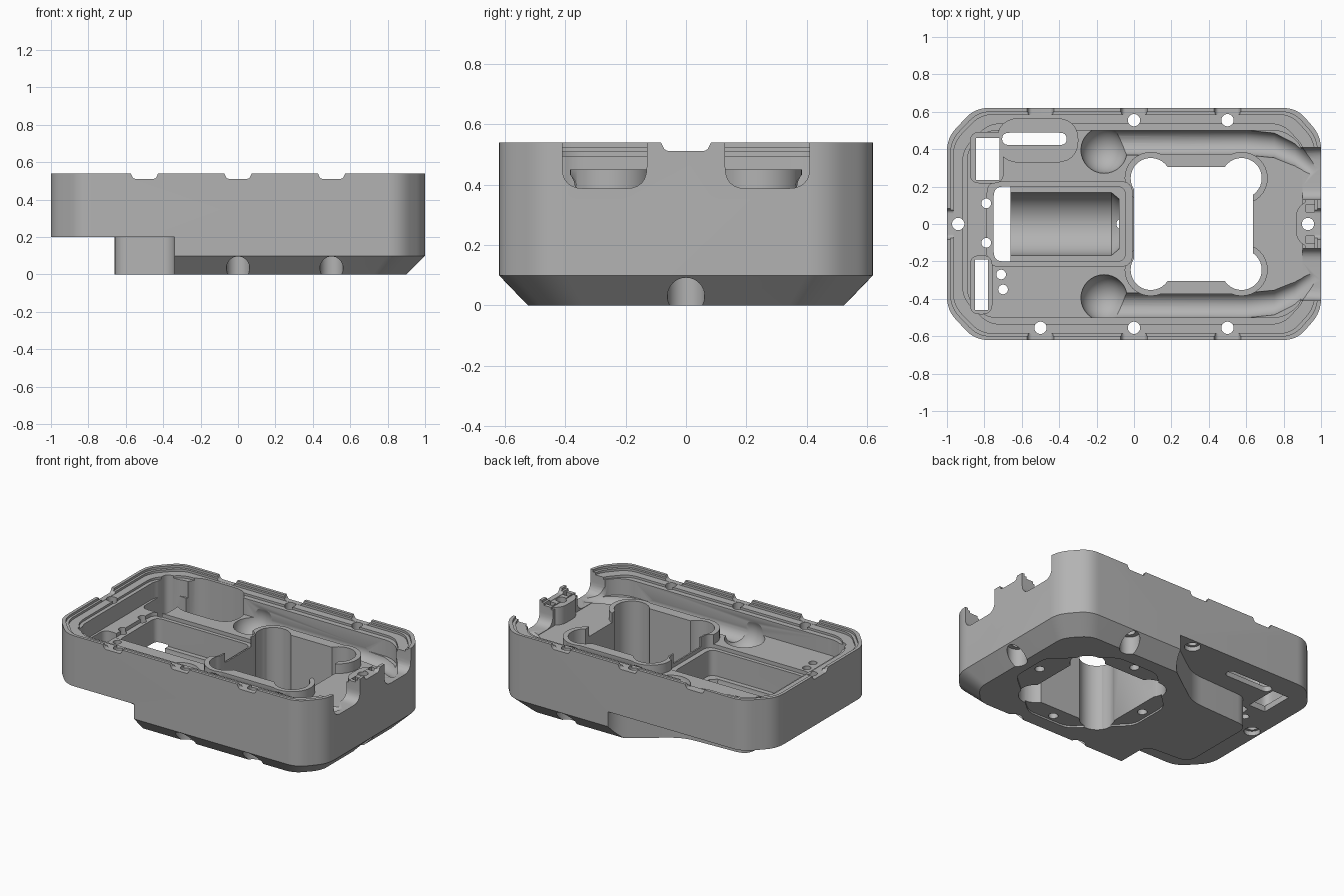
import bpy, bmesh, math
from mathutils import Vector

old = bpy.data.objects.get("Cube")
if old:
    bpy.data.objects.remove(old, do_unlink=True)

grey = bpy.data.materials.new("cast_metal_grey")
grey.use_nodes = True
GREY = (0.45, 0.45, 0.45, 1)
grey.diffuse_color = GREY
grey.node_tree.nodes["Principled BSDF"].inputs["Base Color"].default_value = GREY

AXES = {"z": lambda u, v, w: (u, v, w), "x": lambda u, v, w: (w, u, v),
        "y": lambda u, v, w: (u, w, v)}


def rounded(points, r, n=6):
    """Replace each corner of a polygon by a curve of size r."""
    out = []
    pts = [Vector(p) for p in points]
    for i, p in enumerate(pts):
        a, b = pts[i - 1] - p, pts[(i + 1) % len(pts)] - p
        s = p + a.normalized() * min(r, a.length * 0.49)
        e = p + b.normalized() * min(r, b.length * 0.49)
        for k in range(n + 1):
            t = k / n
            out.append(s * (1 - t) ** 2 + p * 2 * t * (1 - t) + e * t * t)
    return out


def rect(x0, x1, y0, y1, r=0.0):
    pts = [(x0, y0), (x1, y0), (x1, y1), (x0, y1)]
    return rounded(pts, r) if r else [Vector(p) for p in pts]


def circle(x, y, r, n=32):
    return [Vector((x + r * math.cos(k * math.tau / n), y + r * math.sin(k * math.tau / n)))
            for k in range(n)]


def loft(name, pts, levels, axis="z"):
    """Solid through copies of an outline; levels are (scale u, scale v, w, shift u, shift v)."""
    bm = bmesh.new()
    rings = [[bm.verts.new(AXES[axis](p[0] * su + du, p[1] * sv + dv, w)) for p in pts]
             for su, sv, w, du, dv in levels]
    for low, high in zip(rings, rings[1:]):
        for i in range(len(pts)):
            j = (i + 1) % len(pts)
            bm.faces.new((low[i], low[j], high[j], high[i]))
    bm.faces.new(rings[0])
    bm.faces.new(rings[-1])
    bmesh.ops.recalc_face_normals(bm, faces=bm.faces)
    return finish(name, bm)


def finish(name, bm):
    me = bpy.data.meshes.new(name)
    bm.to_mesh(me)
    bm.free()
    me.materials.append(grey)
    ob = bpy.data.objects.new(name, me)
    bpy.context.collection.objects.link(ob)
    return ob


helpers = []


def combine(ob, operation):
    mod = housing.modifiers.new(ob.name, "BOOLEAN")
    mod.operation, mod.object, mod.solver = operation, ob, "EXACT"
    ob.hide_render = True
    helpers.append(ob)


def cut(name, pts, w0, w1, axis="z"):
    combine(loft(name, pts, [(1, 1, w0, 0, 0), (1, 1, w1, 0, 0)], axis), "DIFFERENCE")


def add(name, pts, w0, w1):
    combine(loft(name, pts, [(1, 1, w0, 0, 0), (1, 1, w1, 0, 0)]), "UNION")


# Outer shell with sloped lower edge
W, H, TOP, FLOOR, COLLAR = 0.62, 0.54, 2, 0.385, 0.45
corner = [(-0.85, -W), (0.87, -W), (1, -0.47), (1, 0.47), (0.87, W), (-0.85, W),
          (-1, 0.46), (-1, -0.46)]
outline = rounded(corner, 0.07)
housing = loft("housing", outline, [(0.9, 0.845, 0, 0, 0), (1, 1, 0.1, 0, 0), (1, 1, H, 0, 0)])

# Raised underside around the deep sump
step = rounded([(-1.3, 0.9), (0.15, 0.9), (0.15, 0.56), (-0.2, 0.31), (-0.66, 0.29),
                (-0.66, -0.27), (-0.34, -0.29), (-0.34, -0.9), (-1.3, -0.9)], 0.08)
cut("underside_step", step, -1, 0.2)

# Stepped sealing rim
for d, z in ((0.02, 0.525), (0.035, 0.51), (0.085, 0.495)):
    s, t = 1 - d, 1 - d / W
    combine(loft("rim_step", outline, [(s, t, z, 0, 0), (s, t, TOP, 0, 0)]), "DIFFERENCE")

# Main cavity
cavity = rounded([(-0.79, -0.5), (0.8, -0.5), (0.9, -0.42), (0.9, 0.42), (0.8, 0.5), (-0.79, 0.5),
                  (-0.89, 0.4), (-0.89, -0.4)], 0.06)
cut("cavity", cavity, FLOOR, TOP)

# Collar around the centre opening
lobes = [(x, y) for x in (0.09, 0.575) for y in (-0.245, 0.245)]
for x, y in lobes:
    add("collar_lobe", circle(x, y, 0.14), 0.3, COLLAR)
for y in (-0.34, 0.34):
    add("collar_side", rect(0.09, 0.575, y - 0.035, y + 0.035), 0.3, COLLAR)

# End boss between the ports
add("end_boss", rounded([(0.985, -0.13), (0.985, 0.13), (0.91, 0.12), (0.865, 0.07),
                         (0.865, -0.07), (0.91, -0.12)], 0.04), 0.2, 0.505)
for y in (-0.085, 0.085):
    cut("boss_slot", rect(0.92, 0.965, y - 0.02, y + 0.02), 0.45, TOP)

# Side channels with round ends, swinging up into the open ports
for s in (-1, 1):
    path = [(-0.16, 0.435, 0.39), (0.6, 0.435, 0.39), (0.75, 0.42, 0.395),
            (0.86, 0.37, 0.415), (0.94, 0.31, 0.44), (1.0, 0.27, 0.47)]
    combine(loft("channel", circle(0, 0, 0.067), [(1, 1, x, s * y, z) for x, y, z in path], "x"),
            "DIFFERENCE")
    bm = bmesh.new()
    bmesh.ops.create_uvsphere(bm, u_segments=32, v_segments=16, radius=0.125)
    bmesh.ops.translate(bm, verts=bm.verts, vec=(-0.16, s * 0.395, 0.395))
    combine(finish("channel_end", bm), "DIFFERENCE")
    y0, y1 = sorted((s * 0.13, s * 0.41))
    cut("port", rect(y0, y1, 0.388, 1, 0.07), 0.82, 1.3, "x")

# Through opening with four corner lobes
for x, y in lobes:
    cut("opening_lobe", circle(x, y, 0.108), -1, TOP)
cut("opening", rect(0, 0.637, -0.305, 0.305), -1, TOP)

# Deep well with trough floor and end window
cut("well_ledge", rect(-0.785, -0.01, -0.225, 0.225, 0.06), 0.36, TOP)
cut("well", rect(-0.75, -0.045, -0.2, 0.2, 0.05), 0.19, TOP)
combine(loft("trough", circle(0, 0, 0.168, 48),
             [(1, 1, -0.7, 0, 0.2), (1, 1, -0.12, 0, 0.2), (0.8, 0.8, -0.08, 0, 0.2)], "x"),
        "DIFFERENCE")
cut("well_window", rect(-0.748, -0.66, -0.198, 0.198, 0.03), -1, 0.22)

# Trays and slots on the shallow side
cut("long_tray", rect(-0.73, -0.3, 0.33, 0.565, 0.13), 0.235, TOP)
cut("end_tray", rect(-0.875, -0.7, 0.22, 0.49, 0.05), 0.24, TOP)
cut("low_tray", rect(-0.875, -0.76, -0.48, -0.17, 0.05), 0.24, TOP)
cut("long_slot", rect(-0.705, -0.36, 0.422, 0.488, 0.04), -1, 0.3)
cut("end_slot", rect(-0.845, -0.72, 0.235, 0.46), -1, 0.3)
cut("low_slot", rect(-0.85, -0.78, -0.46, -0.19), -1, 0.3)

# Notches in the rim lip
for x in (-0.5, 0, 0.5):
    notch = rounded([(x - 0.09, 0.58), (x - 0.06, 0.511), (x + 0.06, 0.511), (x + 0.09, 0.58)], 0.015)
    cut("side_notch", notch, -1, 1, "y")
cut("end_notch", rounded([(-0.1, 0.58), (-0.07, 0.512), (0.07, 0.512), (0.1, 0.58)], 0.015),
    -1.2, 1.2, "x")

# Bolt holes with counterbores below
deep = [(0, -0.555), (0.5, -0.555), (0.5, 0.555), (0.93, 0)]
shallow = [(0, 0.555), (-0.5, -0.555), (-0.94, 0)]
for bolts, radius, ceiling in ((deep, 0.062, 0.12), (shallow, 0.05, 0.23)):
    for x, y in bolts:
        cut("bolt_hole", circle(x, y, 0.033, 24), -1, TOP)
        cut("counterbore", circle(x, y, radius), -1, ceiling)
for x, y in ((-0.79, 0.11), (-0.79, -0.1), (-0.71, -0.27), (-0.7, -0.35)):
    cut("small_hole", circle(x, y, 0.026, 20), -1, TOP)

# Mounting pad and screw holes under the opening
cut("pad", rounded([(-0.12, -0.14), (0.18, -0.43), (0.48, -0.43), (0.82, -0.14), (0.82, 0.14),
                    (0.48, 0.43), (0.18, 0.43), (-0.12, 0.14)], 0.05), -1, 0.012)
for x, y in ((0.75, 0), (0.32, 0.385), (0.32, -0.385), (-0.065, 0)):
    cut("pad_screw", circle(x, y, 0.03, 20), -1, 0.08)

# Bake the cuts and remove the helper solids
bpy.context.view_layer.update()
graph = bpy.context.evaluated_depsgraph_get()
baked = bpy.data.meshes.new_from_object(housing.evaluated_get(graph))
housing.modifiers.clear()
housing.data = baked
baked.materials.clear()
baked.materials.append(grey)
for poly in baked.polygons:
    poly.material_index = 0
for ob in helpers:
    bpy.data.objects.remove(ob, do_unlink=True)
bpy.ops.object.select_all(action="DESELECT")
housing.select_set(True)
bpy.context.view_layer.objects.active = housing
bpy.ops.object.shade_smooth_by_angle(angle=math.radians(32))
